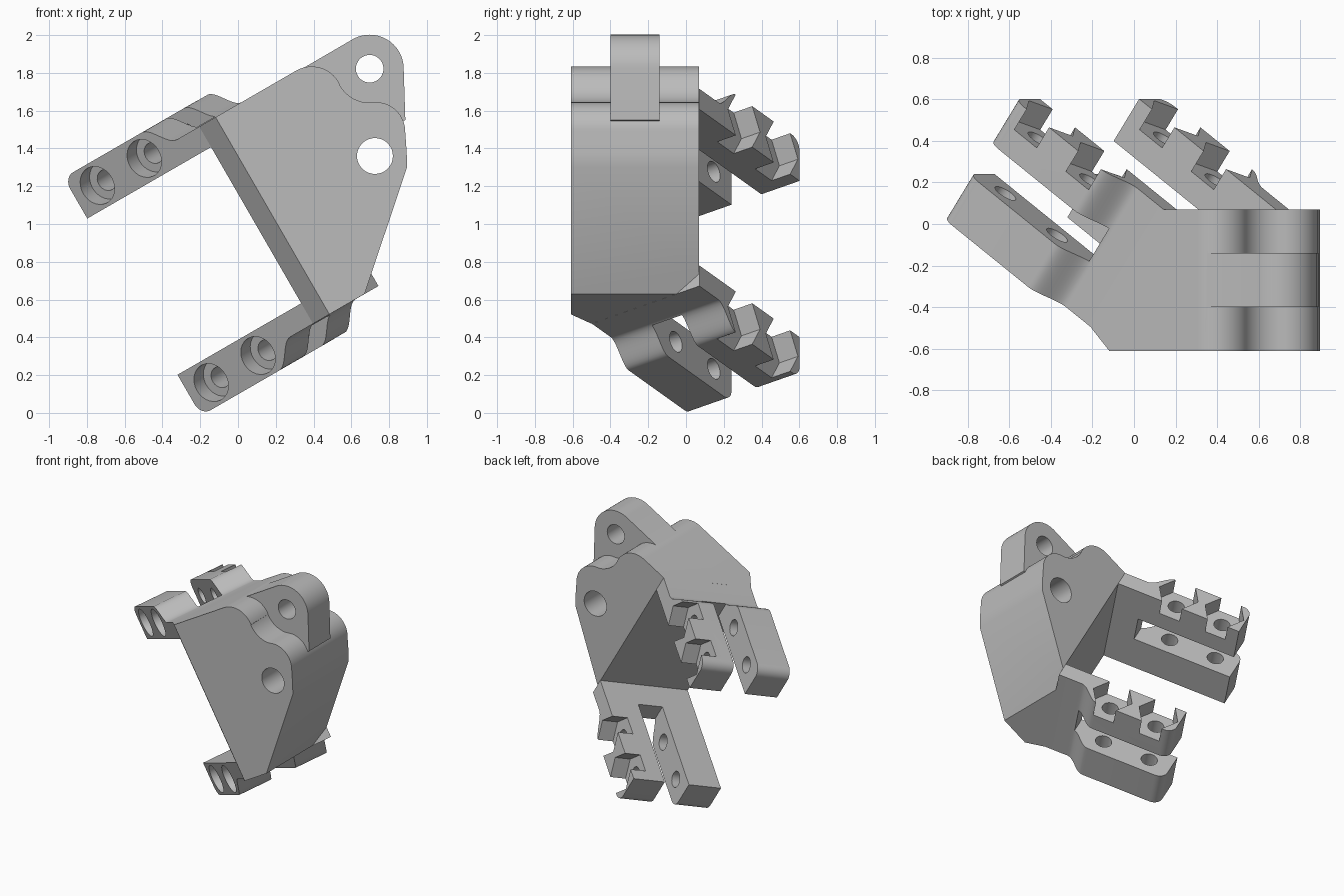
import bpy, bmesh, math
from mathutils import Vector, Matrix

if "Cube" in bpy.data.objects:
    bpy.data.objects.remove(bpy.data.objects["Cube"], do_unlink=True)

grey = bpy.data.materials.new("light_grey")
grey.use_nodes = True
grey.diffuse_color = (0.5, 0.5, 0.5, 1)
grey.node_tree.nodes["Principled BSDF"].inputs["Base Color"].default_value = (0.5, 0.5, 0.5, 1)

# Tilted frame: U along the clamps, W up the wall, S/N swung toward the back
tilt, swing = math.radians(30), math.radians(35)
Y = Vector((0, 1, 0))
U = Vector((math.cos(tilt), 0, math.sin(tilt)))
W = Vector((-math.sin(tilt), 0, math.cos(tilt)))
S = U * math.cos(swing) - Y * math.sin(swing)
N = U * math.sin(swing) + Y * math.cos(swing)
X, Z = Vector((1, 0, 0)), Vector((0, 0, 1))
TOP, BOTTOM, WALL = 1.415, 0.21, 0.762


def arc(cx, cy, r, a0, a1, steps=16):
    angles = [math.radians(a0 + (a1 - a0) * i / steps) for i in range(steps + 1)]
    return [(cx + r * math.cos(a), cy + r * math.sin(a)) for a in angles]


def prism(name, outline, a, b, axis, lo, hi):
    """Extrude a 2D outline, drawn on axes a and b, along axis."""
    bm = bmesh.new()
    base = bm.faces.new([bm.verts.new(a * p + b * q + axis * lo) for p, q in outline])
    moved = bmesh.ops.extrude_face_region(bm, geom=[base], use_keep_orig=True)["geom"]
    bmesh.ops.translate(bm, vec=axis * (hi - lo),
                        verts=[v for v in moved if isinstance(v, bmesh.types.BMVert)])
    bmesh.ops.recalc_face_normals(bm, faces=bm.faces)
    mesh = bpy.data.meshes.new(name)
    bm.to_mesh(mesh)
    bm.free()
    mesh.materials.append(grey)
    obj = bpy.data.objects.new(name, mesh)
    bpy.context.collection.objects.link(obj)
    return obj


def combine(obj, tool, operation="DIFFERENCE"):
    mod = obj.modifiers.new("boolean", "BOOLEAN")
    mod.operation, mod.object, mod.solver = operation, tool, "EXACT"
    bpy.context.view_layer.objects.active = obj
    bpy.ops.object.modifier_apply(modifier=mod.name)
    bpy.data.objects.remove(tool, do_unlink=True)


def smooth(obj):
    bpy.ops.object.select_all(action="DESELECT")
    obj.select_set(True)
    bpy.context.view_layer.objects.active = obj
    bpy.ops.object.shade_smooth_by_angle(angle=math.radians(30))


def slice_off(obj, point, normal):
    """Remove everything behind a plane and cap the cut."""
    bm = bmesh.new()
    bm.from_mesh(obj.data)
    cut = bmesh.ops.bisect_plane(bm, geom=bm.verts[:] + bm.edges[:] + bm.faces[:],
                                 plane_co=point, plane_no=normal, clear_inner=True)
    edges = [e for e in cut["geom_cut"] if isinstance(e, bmesh.types.BMEdge)]
    bmesh.ops.holes_fill(bm, edges=edges)
    bmesh.ops.recalc_face_normals(bm, faces=bm.faces)
    bm.to_mesh(obj.data)
    bm.free()


def flat(p, q):
    v = U * p + W * q
    return (v.x, v.z)


# Main body with stepped shoulders
outline = [flat(0.45, TOP)]
outline += arc(0.39, 1.67, 0.164, 120, 26)
outline += arc(0.697, 1.822, 0.18, 207, 268)
outline += arc(0.73, 1.49, 0.155, 90, 0)
outline += [(0.893, 1.38), (0.895, 1.3), (0.67, 0.63), flat(0.45, BOTTOM)]
body = prism("body", outline, X, Z, Y, -0.61, 0.07)
slice_off(body, S * WALL, S)
slice_off(body, U * 0.58 - Y * 0.5, U * 0.11 + Y * 0.1)

# Central ear, then pivot holes
ear = arc(0.697, 1.822, 0.18, 120, 0, 24)
ear += [(0.886, 1.55), (0.7, 1.45), (0.35, 1.5), (0.25, 1.77)]
combine(body, prism("ear", ear, X, Z, Y, -0.4, -0.14), "UNION")
for x, z, r in ((0.697, 1.822, 0.073), (0.725, 1.36, 0.095)):
    combine(body, prism("pivot_hole", arc(x, z, r, 0, 350, 35), X, Z, Y, -1, 1))
smooth(body)


# Split clamps: a block that necks down to the body, slotted and drilled
END, SLOT_END, FRONT, BACK = -0.163, 0.57, -0.075, 0.62
for name, centre, side in (("upper_clamp", TOP, 1), ("lower_clamp", BOTTOM, -1)):
    half = 0.125
    shape = [(WALL, -half), (END, -half)]
    shape += arc(END + 0.07, half - 0.07, 0.07, 180, 90, 8)
    for i in range(13):
        t = i / 12
        shape.append((0.42 + 0.17 * t, half * (1 + math.cos(math.pi * t)) / 2))
    shape.append((WALL, 0))
    clamp = prism(name, [(s, centre + side * o) for s, o in shape], S, W, N, FRONT, BACK)
    slot = [(-1, centre - 0.5), (SLOT_END, centre - 0.5),
            (SLOT_END, centre + 0.5), (-1, centre + 0.5)]
    combine(clamp, prism("slot", slot, S, W, N, 0.18, 0.373))
    for s in (0.0, 0.35):
        bolt = arc(s, centre, 0.058, 0, 345, 23)
        head = arc(s, centre, 0.105, 0, 348, 29)
        nut = arc(s, centre, 0.148, 0, 300, 5)
        combine(clamp, prism("bolt_hole", bolt, S, W, N, -1, 1))
        combine(clamp, prism("head_pocket", head, S, W, N, -1, FRONT + 0.1))
        combine(clamp, prism("nut_pocket", nut, S, W, N, BACK - 0.12, 1))
    smooth(clamp)
